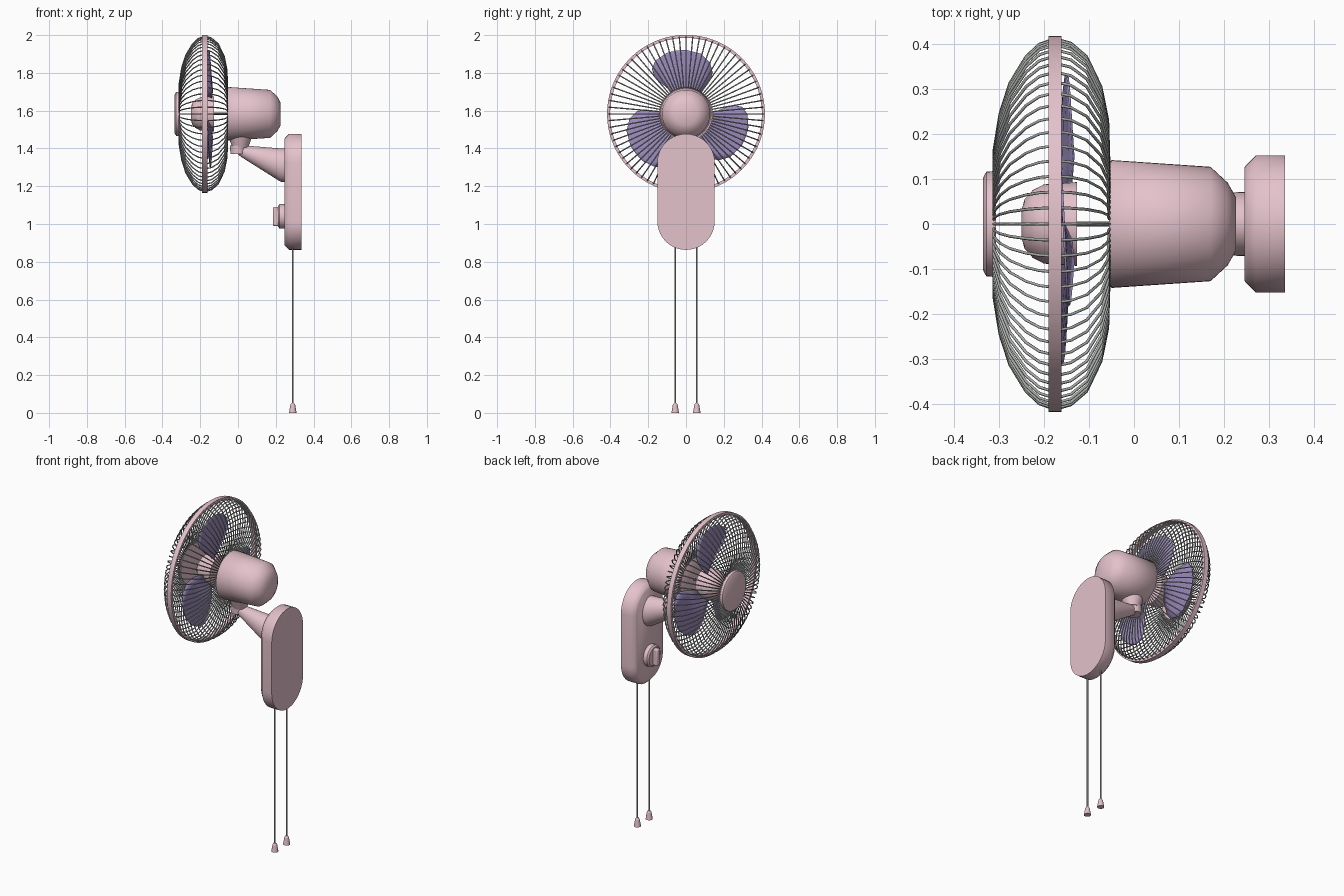
import bpy, bmesh
from math import sin, cos, pi, radians
from mathutils import Vector

if "Cube" in bpy.data.objects:
    bpy.data.objects.remove(bpy.data.objects["Cube"])

AXIS_Z = 1.583   # height of the fan's axis, which runs along x


def material(name, rgb):
    m = bpy.data.materials.new(name)
    m.use_nodes = True
    m.diffuse_color = (*rgb, 1)
    bsdf = m.node_tree.nodes["Principled BSDF"]
    bsdf.inputs["Base Color"].default_value = (*rgb, 1)
    bsdf.inputs["Roughness"].default_value = 0.6
    return m


PINK = material("dusty pink plastic", (0.78, 0.54, 0.60))
PURPLE = material("purple blade", (0.33, 0.26, 0.51))
GREY = material("grey wire", (0.40, 0.42, 0.40))


def finish(name, bm, mat, smooth=35):
    bmesh.ops.recalc_face_normals(bm, faces=bm.faces)
    me = bpy.data.meshes.new(name)
    bm.to_mesh(me)
    bm.free()
    ob = bpy.data.objects.new(name, me)
    bpy.context.collection.objects.link(ob)
    me.materials.append(mat)
    bpy.ops.object.select_all(action='DESELECT')
    bpy.context.view_layer.objects.active = ob
    ob.select_set(True)
    bpy.ops.object.shade_smooth_by_angle(angle=radians(smooth))
    return ob


def skin(bm, rings, closed=False):
    """Join equal rings of points with quads, capping the ends of open runs."""
    vs = [[bm.verts.new(p) for p in ring] for ring in rings]
    pairs = list(zip(vs, vs[1:])) + ([(vs[-1], vs[0])] if closed else [])
    for a, b in pairs:
        for i in range(len(a)):
            j = (i + 1) % len(a)
            bm.faces.new((a[i], a[j], b[j], b[i]))
    if not closed:
        bm.faces.new(vs[0])
        bm.faces.new(vs[-1])


def turned(name, profile, mat, z=AXIS_Z, n=48, closed=False, smooth=35):
    """Part turned about x; profile holds (x, radius) or (x, radius, z, y squash)."""
    rings = []
    for x, r, *more in profile:
        cz, squash = more if more else (z, 1)
        rings.append([(x, r * squash * cos(2 * pi * i / n), cz + r * sin(2 * pi * i / n))
                      for i in range(n)])
    bm = bmesh.new()
    skin(bm, rings, closed)
    return finish(name, bm, mat, smooth)


def upright(name, x, y, z0, z1, r0, r1, mat, n=16):
    """Tapered upright cylinder."""
    bm = bmesh.new()
    skin(bm, [[(x + r * cos(2 * pi * i / n), y + r * sin(2 * pi * i / n), z)
               for i in range(n)] for z, r in ((z0, r0), (z1, r1))])
    return finish(name, bm, mat)


# Motor housing and shaft
turned("motor_housing", [(-.055, .135), (-.05, .142), (.17, .127), (.208, .092), (.226, .06)],
       PINK, smooth=60)
turned("motor_shaft", [(-.14, .006), (-.05, .006)], GREY, n=12)

# Blade hub with rounded nose
turned("blade_hub", [(-.25, .03), (-.243, .055), (-.225, .075), (-.2, .088), (-.127, .093)],
       PINK, smooth=60)

# Blades: outline as (degrees from the blade's middle, radius), pitched more at the root
outline = [(20, .08), (34, .15), (39, .21), (40, .26), (37, .30), (30, .325), (18, .338),
           (0, .339), (-14, .328), (-25, .30), (-33, .26), (-36, .21), (-36, .16), (-28, .08)]
STEPS = 6
half = len(outline) // 2
for k in range(3):
    bm = bmesh.new()
    rows = []
    for (a0, r0), (a1, r1) in zip(outline[:half], outline[:half - 1:-1]):
        row = []
        for s in range(STEPS + 1):
            t = s / STEPS
            ang, r = a0 + (a1 - a0) * t, r0 + (r1 - r0) * t
            turn = radians(90 + 120 * k + ang)
            x = -.156 + .0036 * ang / 38 / max(r, .12)
            row.append(bm.verts.new((x, r * cos(turn), AXIS_Z + r * sin(turn))))
        rows.append(row)
    for a, b in zip(rows, rows[1:]):
        for i in range(STEPS):
            bm.faces.new((a[i], a[i + 1], b[i + 1], b[i]))
    blade = finish(f"blade_{k + 1}", bm, PURPLE)
    solid = blade.modifiers.new("thickness", 'SOLIDIFY')
    solid.thickness = .005
    solid.offset = 0

# Guard: rim band and front disc
turned("guard_rim", [(-.19, .402), (-.19, .418), (-.161, .418), (-.161, .402)], PINK,
       n=72, closed=True)
turned("guard_front_disc", [(-.335, .103), (-.328, .116), (-.306, .118)], PINK)

# Guard wires, each bowed from the front disc round to the motor
bow = [(-.311, .10), (-.311, .165), (-.298, .245), (-.276, .313), (-.24, .372), (-.21, .400),
       (-.175, .412), (-.14, .402), (-.105, .372), (-.073, .305), (-.058, .23), (-.055, .13)]
bm = bmesh.new()
WIRES = 72
for w in range(WIRES):
    a = 2 * pi * w / WIRES
    out, side = Vector((0, cos(a), sin(a))), Vector((0, -sin(a), cos(a)))
    pts = [Vector((x, 0, AXIS_Z)) + out * r for x, r in bow]
    rings = []
    for i, p in enumerate(pts):
        along = (pts[min(i + 1, len(pts) - 1)] - pts[max(i - 1, 0)]).normalized()
        across = along.cross(side)
        rings.append([p + .0033 * (side * cos(t * pi / 3) + across * sin(t * pi / 3))
                      for t in range(6)])
    skin(bm, rings)
finish("guard_wires", bm, GREY, 65)

# Tilt joint under the motor
upright("tilt_joint", 0, 0, 1.37, 1.415, .04, .043, PINK, 24)
upright("tilt_neck", .012, 0, 1.405, 1.465, .042, .064, PINK, 24)

# Tapered arm from the wall plate
turned("arm", [(.0, .024, 1.392, 1), (.02, .032, 1.385, 1), (.225, .088, 1.312, .8),
               (.255, .09, 1.31, .8)], PINK, n=32)


# Wall plate: rounded-end slab with a bevelled front edge
def slab_ring(x, r, n=20):
    ring = []
    for start, cz in ((0, 1.325), (pi, 1.015)):
        ring += [(x, r * cos(start + pi * i / n), cz + r * sin(start + pi * i / n))
                 for i in range(n + 1)]
    return ring


bm = bmesh.new()
skin(bm, [slab_ring(x, r) for x, r in ((.335, .152), (.27, .152), (.252, .134), (.245, .126))])
finish("wall_plate", bm, PINK, 60)

# Speed dial with grip bar
turned("dial", [(.212, .055), (.22, .065), (.25, .065)], PINK, z=1.04, n=32)
bm = bmesh.new()
bmesh.ops.create_cube(bm, size=1)
for v in bm.verts:
    v.co = Vector((.202 + v.co.x * .034, v.co.y * .03, 1.04 + v.co.z * .1))
grip = finish("dial_grip", bm, PINK)
bevel = grip.modifiers.new("soft edges", 'BEVEL')
bevel.width = .006
bevel.segments = 2

# Pull cords with bell-shaped ends
for side, y in (("left", .057), ("right", -.057)):
    upright(f"cord_{side}", .29, y, .04, .88, .0045, .0045, GREY, 8)
    upright(f"cord_pull_{side}", .29, y, 0, .042, .02, .013, PINK)
    upright(f"cord_pull_tip_{side}", .29, y, .042, .052, .013, .007, PINK)
